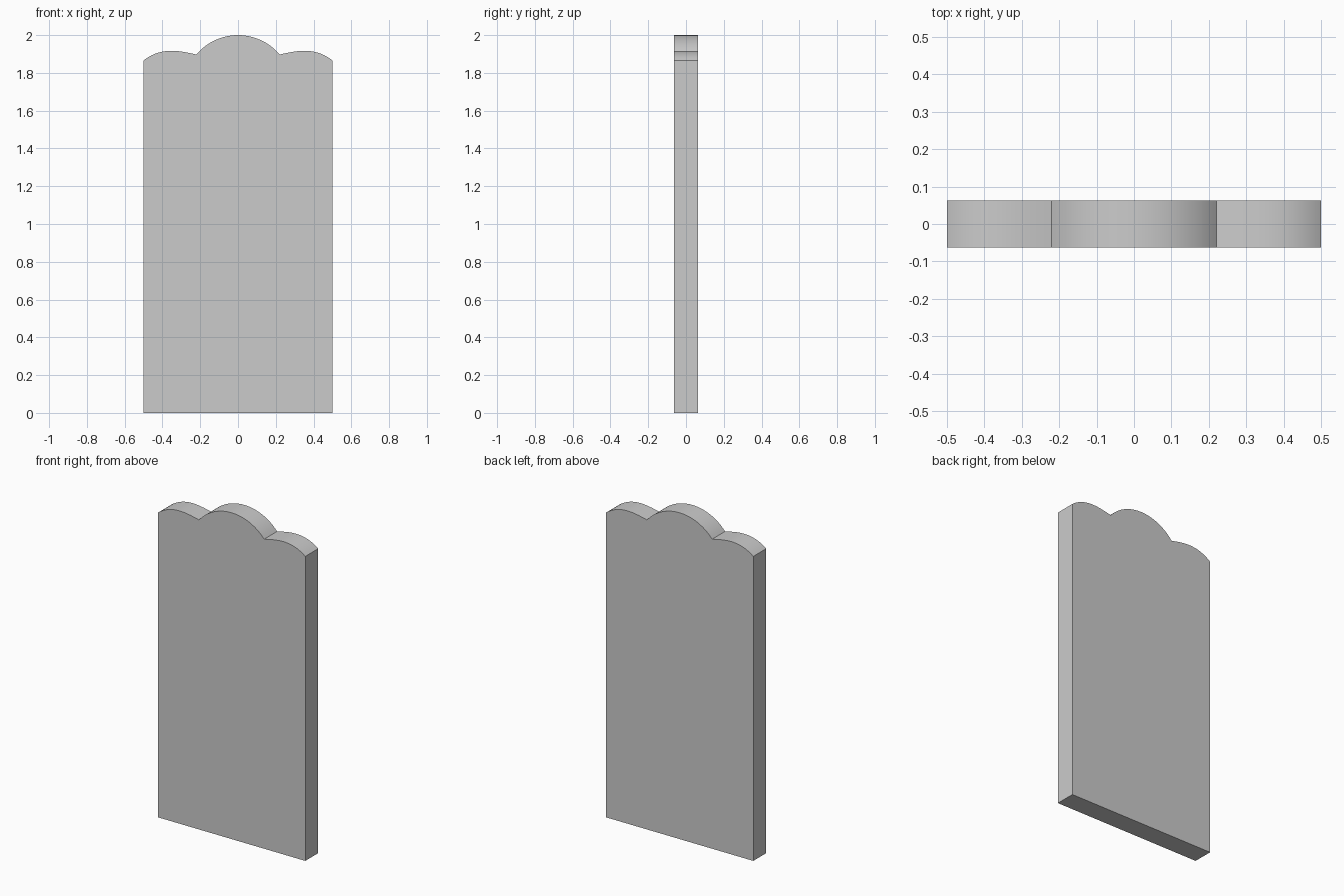
import bpy, bmesh, math
from mathutils import Vector
from mathutils.geometry import interpolate_bezier

if "Cube" in bpy.data.objects:
    bpy.data.objects.remove(bpy.data.objects["Cube"])

THICK = 0.125

# half of the scalloped top, from the centre crown to the outer edge
cusp = Vector((0.221, 1.897))
sag = 2.0 - cusp.y
radius = (cusp.x ** 2 + sag ** 2) / (2 * sag)
sweep = math.asin(cusp.x / radius)
half = [Vector((radius * math.sin(sweep * i / 12), 2.0 - radius + radius * math.cos(sweep * i / 12)))
        for i in range(13)]

# shoulder lobe: rises gently from the cusp, falls faster to the edge
peak, edge = Vector((0.352, 1.917)), Vector((0.5, 1.866))
half += interpolate_bezier(cusp, Vector((0.262, 1.907)), Vector((0.31, 1.917)), peak, 9)[1:]
half += interpolate_bezier(peak, Vector((0.41, 1.917)), Vector((0.46, 1.898)), edge, 10)[1:]
half = [Vector((p[0], p[1])) for p in half]

# mirror the half profile and close it along the base
outline = half + [Vector((0.5, 0)), Vector((-0.5, 0))]
outline += [Vector((-p.x, p.y)) for p in reversed(half[1:])]

# extrude the outline to make the slab
bm = bmesh.new()
face = bm.faces.new([bm.verts.new((p.x, -THICK / 2, p.y)) for p in outline])
ext = bmesh.ops.extrude_face_region(bm, geom=[face], use_keep_orig=True)
bmesh.ops.translate(bm, vec=(0, THICK, 0),
                    verts=[v for v in ext["geom"] if isinstance(v, bmesh.types.BMVert)])
bmesh.ops.recalc_face_normals(bm, faces=bm.faces)
mesh = bpy.data.meshes.new("headstone_slab")
bm.to_mesh(mesh)
bm.free()
slab = bpy.data.objects.new("headstone_slab", mesh)
bpy.context.collection.objects.link(slab)

# smooth the curved top, keep the corners crisp
bpy.context.view_layer.objects.active = slab
slab.select_set(True)
bpy.ops.object.shade_smooth_by_angle(angle=math.radians(30))
